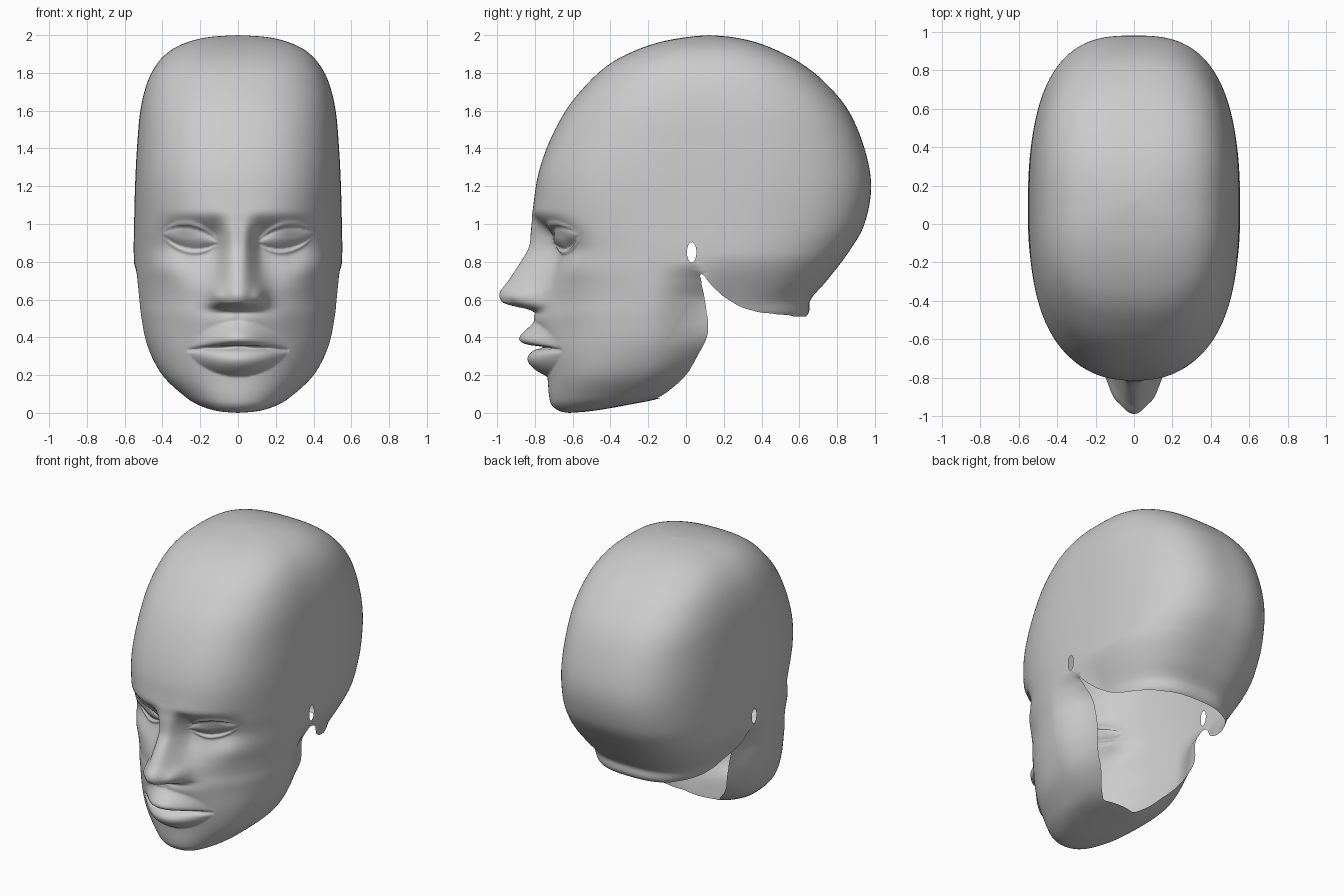
import bpy, bmesh, math

if "Cube" in bpy.data.objects:
    bpy.data.objects.remove(bpy.data.objects["Cube"])

# ---------- helpers ----------
def curve(pts, x):
    """Smooth interpolation through (x, value) pairs, clamped at the ends."""
    if x <= pts[0][0]:
        return pts[0][1]
    if x >= pts[-1][0]:
        return pts[-1][1]
    i = max(k for k in range(len(pts) - 1) if pts[k][0] <= x)
    def slope(k):
        a, b = pts[max(k - 1, 0)], pts[min(k + 1, len(pts) - 1)]
        return (b[1] - a[1]) / (b[0] - a[0])
    (x0, y0), (x1, y1) = pts[i], pts[i + 1]
    h = x1 - x0
    t = (x - x0) / h
    return ((2*t**3 - 3*t*t + 1) * y0 + (t**3 - 2*t*t + t) * h * slope(i)
            + (3*t*t - 2*t**3) * y1 + (t**3 - t*t) * h * slope(i + 1))

def step(a, b, x):
    t = min(max((x - a) / (b - a), 0), 1)
    return t * t * (3 - 2 * t)

def blob(a, z, ca, cz, ra, rz):
    return math.exp(-((a - ca) / ra) ** 2 - ((z - cz) / rz) ** 2)

# ---------- head outline: height, front y, back y, half width, widest y ----------
RINGS = [(0, -.62, -.62, 0, -.62), (.01, -.67, -.5, .11, -.57), (.04, -.71, -.32, .205, -.45),
         (.09, -.725, -.1, .285, -.36), (.2, -.735, .1, .4, -.25), (.35, -.76, .36, .48, -.12),
         (.5, -.775, .625, .52, -.03), (.6, -.755, .66, .537, .03), (.7, -.745, .745, .546, .05),
         (.85, -.75, .86, .552, .06), (1, -.8, .945, .55, .06), (1.2, -.795, .98, .545, .06),
         (1.4, -.738, .945, .535, .06), (1.6, -.637, .86, .517, .06), (1.75, -.515, .735, .48, .07),
         (1.85, -.4, .61, .427, .08), (1.92, -.265, .48, .355, .09), (1.965, -.13, .36, .26, .1),
         (1.99, .01, .24, .15, .11), (2, .12, .12, 0, .12)]

# rear edge of the jaw, and lower edge of the skull (height -> y)
JAW = [(.08, -.15), (.11, -.1), (.2, 0), (.38, .1), (.45, .12), (.72, .075), (.78, .05)]
NAPE = [(.505, .66), (.52, .5), (.535, .38), (.58, .25), (.66, .15), (.74, .085), (.78, .05)]
JAW_TUCK = [(.08, 0), (.2, .12), (.45, .19), (.6, .21), (.7, .11), (.76, .03), (.79, 0)]
EAR = (.03, .85, .025, .055)
# squareness of the front half of each ring
FRONT_POWER = [(.2, 2.15), (.5, 2.12), (.75, 2.3), (1, 2.4), (1.25, 2.6), (1.6, 2.55)]

# nose ridge height and half width by height
NOSE = [(.53, 0), (.55, .055), (.565, .135), (.585, .205), (.635, .235), (.7, .195), (.8, .13),
        (.9, .06), (1, .015), (1.08, 0)]
NOSE_W = [(.55, .125), (.62, .125), (.75, .105), (.9, .09), (1.05, .095)]

def face_relief(x, z):
    """Forward offset of nose, brows, eyes, cheeks and lips."""
    a = abs(x)
    if a > .55 or z > 1.25 or z < .1:
        return 0
    # nose with wings
    d = curve(NOSE, z) * math.exp(-(a / curve(NOSE_W, z)) ** 2.3)
    d += .04 * blob(a, z, .11, .615, .036, .045)
    # area between nose and mouth
    d += .035 * blob(a, z, 0, .5, .15, .07) - .01 * blob(a, z, 0, .5, .025, .04)
    # brow, eye socket, cheekbone
    d += .008 * blob(a, z, .12, 1.06, .2, .06)
    d -= (.075 * (1 - step(.93, 1.07, z)) * step(.64, .9, z)
          * step(.03, .13, a) * (1 - step(.27, .48, a)))
    d += .028 * blob(a, z, .36, .77, .12, .08) - .012 * blob(a, z, .33, .47, .1, .12)
    # eyeball between raised lids
    e = 1 - ((a - .255) / .15) ** 2
    if e > .02:
        v = abs(z - .925 - .15 * (a - .255)) / (.06 * e ** .8)
        if v < 1:
            d += .032 * (1 - v * v) * e ** .5 - .006
        d += .016 * math.exp(-((v - 1.2) / .2) ** 2) * e ** .5
    # lips meeting at a curved line
    s = 1 - (a / .27) ** 2
    if s > .01:
        line = .33 + .018 * s
        if z > line:
            v = (z - line) / (.14 * s ** .6)
            if v < 1:
                d += .115 * s ** 2.4 * math.sin(math.pi * v ** .55) ** 1.3
        else:
            v = (line - z) / (.155 * s ** .8)
            if v < 1:
                d += .09 * s ** 1.6 * math.sin(math.pi * v ** .85) ** .8
        d -= .03 * s ** .5 * math.exp(-((z - line) / .009) ** 2)
    return d

# ---------- sample the rings smoothly ----------
def catmull(i, t):
    p = [RINGS[min(max(k, 0), len(RINGS) - 1)] for k in (i - 1, i, i + 1, i + 2)]
    return [.5 * (2*b + (c - a)*t + (2*a - 5*b + 4*c - d)*t*t + (3*b - a - 3*c + d)*t**3)
            for a, b, c, d in zip(*p)]

rows = []
for i in range(len(RINGS) - 1):
    z0, dz = RINGS[i][0], RINGS[i + 1][0] - RINGS[i][0]
    n = max(6, round(dz / .008)) if z0 < 1 else (14 if z0 < 1.2 else 8)
    rows += [catmull(i, k / n) for k in range(n)]
rows.append(list(RINGS[-1]))

FRONT, BACK = 200, 130
angles = ([-math.pi + math.pi * k / FRONT for k in range(FRONT)]
          + [math.pi * k / BACK for k in range(BACK)])

def surface_point(row, ang):
    z, yf, yb, w, ym = row
    w = max(w, 0)
    c, s = math.cos(ang), math.sin(ang)
    front = s < 0
    n = curve(FRONT_POWER, z) if front else 2.2 + .6 * step(.3, .5, z)
    r = (abs(c) ** n + abs(s) ** n) ** (-1 / n)
    x, y = w * c * r, ym + (ym - yf if front else yb - ym) * s * r
    # tuck the jaw edge and the skull base inward
    if z < .85:
        jaw = curve(JAW, z)
        nape = curve(NAPE, z) if z > .505 else 9
        if y < (jaw + nape) / 2:
            x *= 1 - curve(JAW_TUCK, z) * step(-.2, .14, y)
        else:
            x *= 1 - .17 * step(.85, .52, z) * step(-.05, .25, y)
    if front:
        y -= face_relief(x, z)
    return x, y, z

# ---------- head shell ----------
bm = bmesh.new()
grid = [[bm.verts.new(surface_point(row, a)) for a in angles] for row in rows]
N = len(angles)
for lo, hi in zip(grid, grid[1:]):
    for k in range(N):
        j = (k + 1) % N
        bm.faces.new((lo[k], lo[j], hi[j], hi[k]))
bmesh.ops.remove_doubles(bm, verts=grid[0] + grid[-1], dist=1e-4)

# neck opening and ear holes
def ear_radius(y, z):
    return math.hypot((y - EAR[0]) / EAR[2], (z - EAR[1]) / EAR[3])

def is_open(p):
    if ear_radius(p.y, p.z) < 1:
        return True
    if p.z > .78 or p.z < .08 or p.y < curve(JAW, p.z):
        return False
    return p.z < .505 or p.y < curve(NAPE, p.z)

bmesh.ops.delete(bm, geom=[f for f in bm.faces if is_open(f.calc_center_median())], context='FACES')

# tidy the rims
rim = [v for v in bm.verts if v.is_boundary]
for v in rim:
    r = ear_radius(v.co.y, v.co.z)
    if v.co.z > .79 and 0 < r < 3:
        v.co.y = EAR[0] + (v.co.y - EAR[0]) / r
        v.co.z = EAR[1] + (v.co.z - EAR[1]) / r
neck_rim = [v for v in rim if v.co.z <= .79]
for _ in range(10):
    moved = {}
    for v in neck_rim:
        near = [e.other_vert(v).co for e in v.link_edges if e.is_boundary]
        if len(near) == 2:
            moved[v] = v.co * .5 + (near[0] + near[1]) * .25
    for v, co in moved.items():
        v.co = co

bmesh.ops.recalc_face_normals(bm, faces=bm.faces[:])
for f in bm.faces:
    f.smooth = True
mesh = bpy.data.meshes.new("head_shell")
bm.to_mesh(mesh)
bm.free()

grey = bpy.data.materials.new("plain_grey")
grey.diffuse_color = (.6, .6, .6, 1)
grey.use_nodes = True
grey.node_tree.nodes["Principled BSDF"].inputs["Base Color"].default_value = grey.diffuse_color
mesh.materials.append(grey)
head = bpy.data.objects.new("head_shell", mesh)
bpy.context.collection.objects.link(head)
